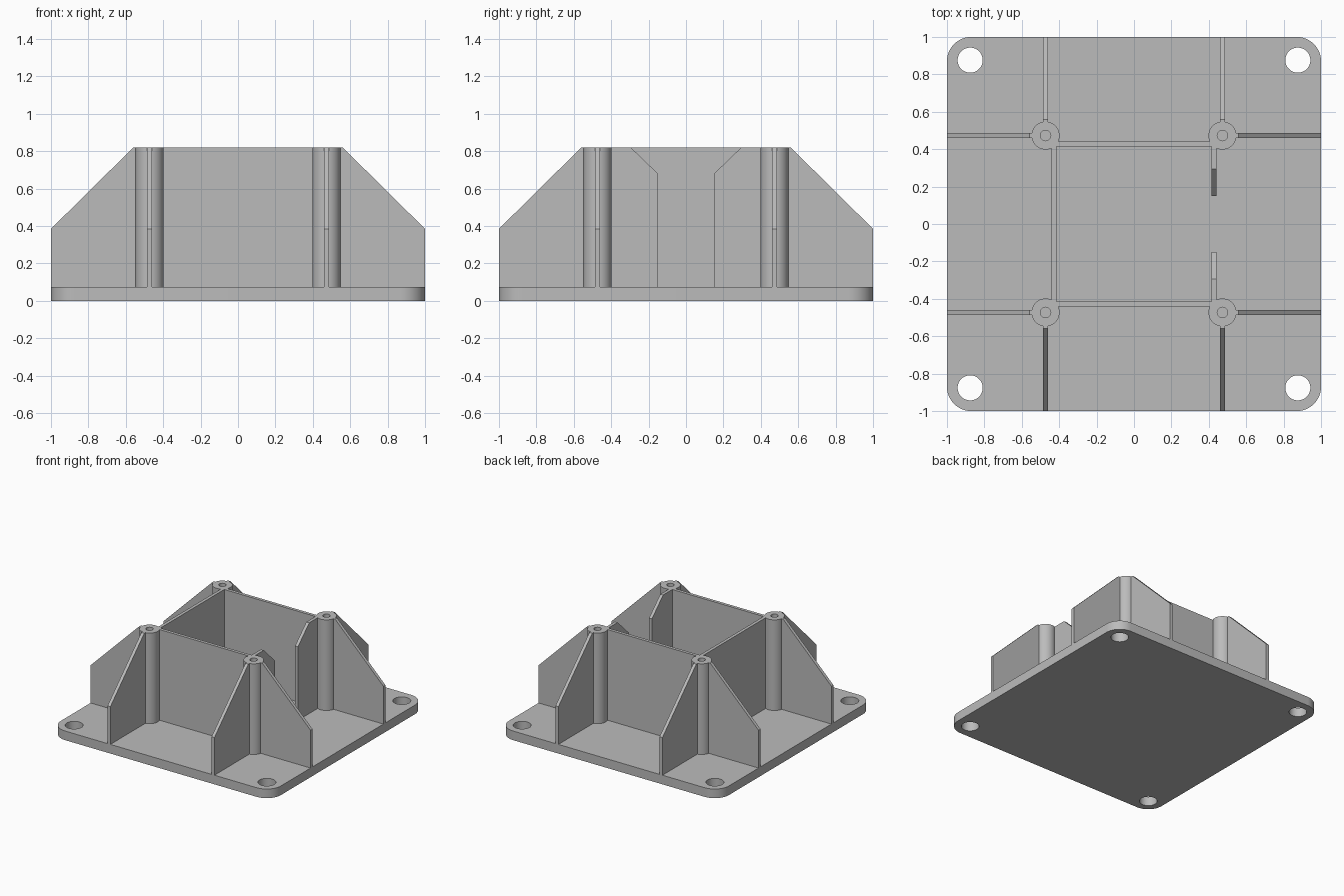
import bpy, bmesh, math
from mathutils import Vector, Matrix

cube = bpy.data.objects.get("Cube")
if cube:
    bpy.data.objects.remove(cube, do_unlink=True)

BASE, TOP = 0.075, 0.82     # plate top, tower top
POST = 0.473                # post centre offset
WALL, HALF = 0.4275, 0.013  # wall centre offset, half thickness

grey = bpy.data.materials.new("light_grey")
grey.use_nodes = True
grey.diffuse_color = (0.5, 0.5, 0.5, 1)
grey.node_tree.nodes["Principled BSDF"].inputs["Base Color"].default_value = (0.5, 0.5, 0.5, 1)


def finish(name, bm, smooth=False):
    bmesh.ops.recalc_face_normals(bm, faces=bm.faces)
    mesh = bpy.data.meshes.new(name)
    bm.to_mesh(mesh)
    bm.free()
    mesh.materials.append(grey)
    obj = bpy.data.objects.new(name, mesh)
    bpy.context.collection.objects.link(obj)
    if smooth:
        smooth_object(obj)
    return obj


def smooth_object(obj):
    bpy.ops.object.select_all(action='DESELECT')
    obj.select_set(True)
    bpy.context.view_layer.objects.active = obj
    bpy.ops.object.shade_smooth_by_angle(angle=math.radians(35))


def prism(bm, points, depth):
    """Extrude a closed outline of 3D points along a vector."""
    face = bm.faces.new([bm.verts.new(p) for p in points])
    ext = bmesh.ops.extrude_face_region(bm, geom=[face])["geom"]
    verts = [v for v in ext if isinstance(v, bmesh.types.BMVert)]
    bmesh.ops.translate(bm, vec=depth, verts=verts)


def upright(name, profile, offset, turn):
    """Thin upright panel: profile is (along x, z), centred at y = offset, turned about z."""
    bm = bmesh.new()
    prism(bm, [(x, offset - HALF, z) for x, z in profile], Vector((0, 2 * HALF, 0)))
    bmesh.ops.rotate(bm, verts=bm.verts, matrix=Matrix.Rotation(math.radians(turn), 3, 'Z'))
    return finish(name, bm)


# Base plate with rounded corners
bm = bmesh.new()
radius, steps = 0.13, 12
outline = []
for i, (sx, sy) in enumerate([(1, 1), (-1, 1), (-1, -1), (1, -1)]):
    for k in range(steps + 1):
        a = math.pi / 2 * (i + k / steps)
        outline.append((sx * (1 - radius) + radius * math.cos(a),
                        sy * (1 - radius) + radius * math.sin(a), 0))
prism(bm, outline, Vector((0, 0, BASE)))
plate = finish("base_plate", bm)

# Corner mounting holes
bm = bmesh.new()
for sx in (-1, 1):
    for sy in (-1, 1):
        bmesh.ops.create_cone(bm, cap_ends=True, segments=40, radius1=0.067, radius2=0.067,
                              depth=0.4, matrix=Matrix.Translation((sx * 0.876, sy * 0.876, 0)))
cutter = finish("hole_cutter", bm)
cutter.hide_render = True
cut = plate.modifiers.new("mounting_holes", 'BOOLEAN')
cut.object = cutter
cut.solver = 'EXACT'
bpy.context.view_layer.objects.active = plate
bpy.ops.object.modifier_apply(modifier=cut.name)
bpy.data.objects.remove(cutter, do_unlink=True)
smooth_object(plate)

# Hollow screw posts, lathed from a half section
section = [(0.028, BASE), (0.028, TOP), (0.075, TOP), (0.075, BASE)]
for sx, side in ((-1, "right"), (1, "left")):
    for sy, end in ((-1, "front"), (1, "back")):
        bm = bmesh.new()
        verts = [bm.verts.new((r, 0, z)) for r, z in section]
        edges = [bm.edges.new(pair) for pair in zip(verts, verts[1:])]
        bmesh.ops.spin(bm, geom=verts + edges, axis=(0, 0, 1), cent=(0, 0, 0),
                       angle=math.tau, steps=40, use_duplicate=False)
        bmesh.ops.remove_doubles(bm, verts=bm.verts, dist=0.0001)
        bmesh.ops.translate(bm, vec=(sx * POST, sy * POST, 0), verts=bm.verts)
        finish(f"{end}_{side}_post", bm, smooth=True)

# Buttress ribs running from the posts to the plate edges
rib = [(0.535, BASE), (1, BASE), (1, 0.385), (0.56, TOP), (0.535, TOP)]
for turn, side in ((0, "left"), (90, "back"), (180, "right"), (270, "front")):
    for sign, tag in ((-1, "a"), (1, "b")):
        upright(f"{side}_rib_{tag}", rib, sign * POST, turn)

# Full walls between the posts
end = 0.42
panel = [(-end, BASE), (end, BASE), (end, TOP), (-end, TOP)]
for turn, side in ((0, "back"), (90, "right"), (180, "front")):
    upright(f"{side}_wall", panel, WALL, turn)

# Split wall with a chamfered opening on the left side
for s, tag in ((-1, "back"), (1, "front")):
    half = [(s * x, z) for x, z in
            [(0.15, BASE), (end, BASE), (end, TOP), (0.295, TOP), (0.15, 0.68)]]
    upright(f"left_wall_{tag}", half, WALL, 270)
